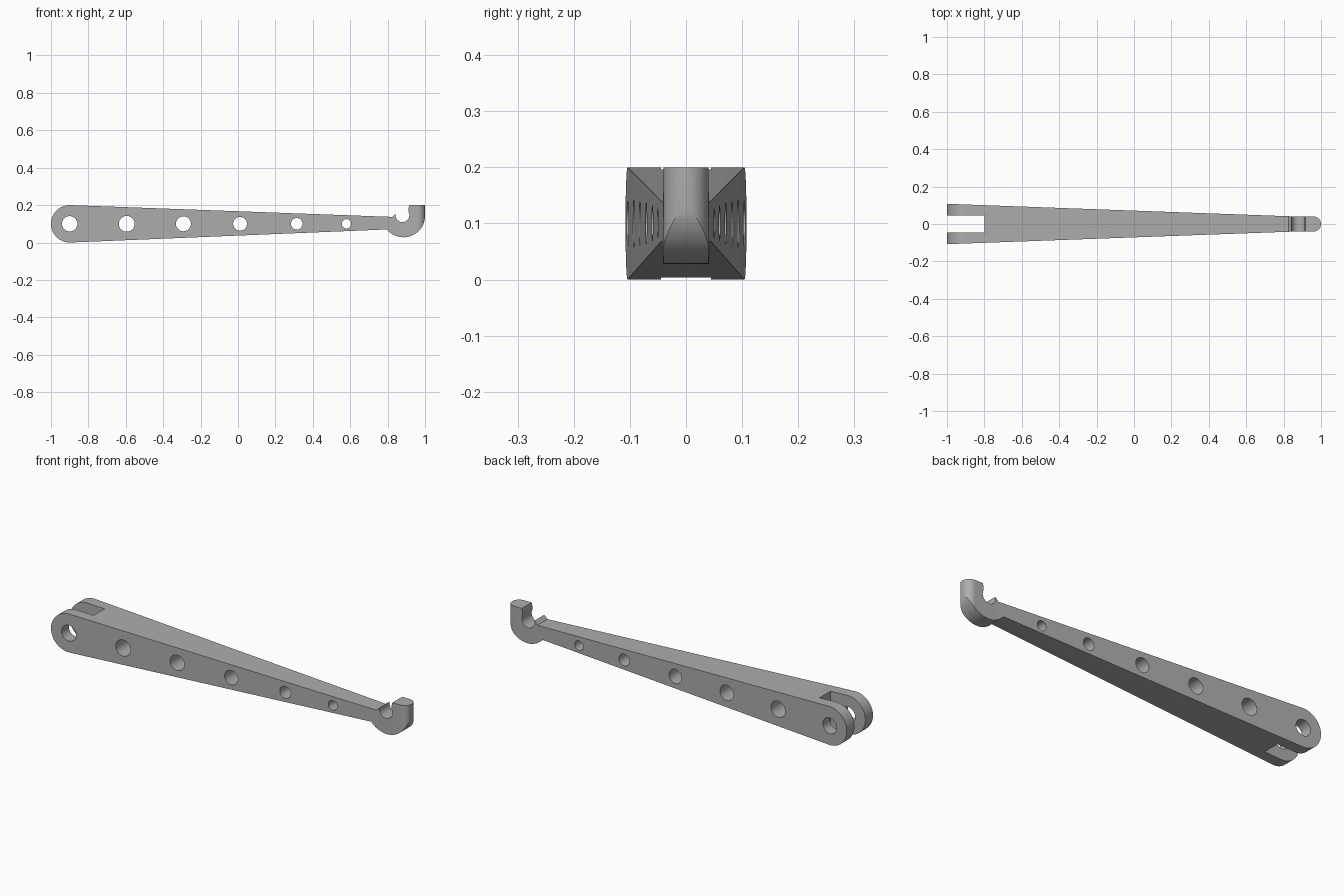
import bpy, bmesh, math
from mathutils import Vector

if "Cube" in bpy.data.objects:
    bpy.data.objects.remove(bpy.data.objects["Cube"])


def arc(cx, cy, r, a0, a1, n):
    """Points on an arc, angles in degrees."""
    return [(cx + r * math.cos(math.radians(a0 + (a1 - a0) * i / n)),
             cy + r * math.sin(math.radians(a0 + (a1 - a0) * i / n))) for i in range(n + 1)]


def prism(name, outline, axis, lo, hi):
    """Extrude a 2D outline along 'y' (outline in x,z) or 'z' (outline in x,y)."""
    bm = bmesh.new()
    put = (lambda p: (p[0], lo, p[1])) if axis == 'y' else (lambda p: (p[0], p[1], lo))
    face = bm.faces.new([bm.verts.new(put(p)) for p in outline])
    ext = bmesh.ops.extrude_face_region(bm, geom=[face])
    step = Vector((0, hi - lo, 0)) if axis == 'y' else Vector((0, 0, hi - lo))
    bmesh.ops.translate(bm, vec=step, verts=[g for g in ext['geom'] if isinstance(g, bmesh.types.BMVert)])
    bmesh.ops.recalc_face_normals(bm, faces=bm.faces)
    mesh = bpy.data.meshes.new(name)
    bm.to_mesh(mesh)
    bm.free()
    obj = bpy.data.objects.new(name, mesh)
    bpy.context.collection.objects.link(obj)
    return obj


def boolean(obj, cutter, operation):
    """Apply a boolean and discard the helper."""
    mod = obj.modifiers.new("cut", 'BOOLEAN')
    mod.operation, mod.solver, mod.object = operation, 'EXACT', cutter
    bpy.context.view_layer.objects.active = obj
    bpy.ops.object.modifier_apply(modifier=mod.name)
    bpy.data.objects.remove(cutter)


# Side profile: round pivot end, tapering bar, open hook
side = arc(-0.9, 0.1, 0.1, 88, 272, 32)
side += arc(0.885, 0.143, 0.115, 219.5, 360, 32)
side += [(1.0, 0.2), (0.916, 0.2), (0.911, 0.18)]
side += arc(0.879, 0.146, 0.037, 28, -195, 32)
side += [(0.825, 0.137)]
arm = prism("hooked_arm", side, 'y', -0.2, 0.2)

# Plan outline: straight taper, then a constant-width hook with a rounded tip
plan = [(-1.1, 0.1115), (-1.1, -0.1115), (0.84, -0.041)]
plan += arc(0.96, 0, 0.04, -90, 90, 24) + [(0.84, 0.041)]
boolean(arm, prism("plan_helper", plan, 'z', -0.1, 0.4), 'INTERSECT')

# Fork slot at the pivot end
slot = [(-1.2, -0.045), (-0.8, -0.045), (-0.8, 0.045), (-1.2, 0.045)]
boolean(arm, prism("slot_helper", slot, 'z', -0.1, 0.4), 'DIFFERENCE')

# Pivot hole and lightening holes
for x, r in [(-0.9, 0.041), (-0.595, 0.042), (-0.292, 0.040),
             (0.011, 0.037), (0.314, 0.031), (0.58, 0.025)]:
    hole = prism("hole_helper", arc(x, 0.1, r, 0, 360, 40)[:-1], 'y', -0.3, 0.3)
    boolean(arm, hole, 'DIFFERENCE')

# Single grey finish
grey = bpy.data.materials.new("grey_metal")
grey.diffuse_color = (0.42, 0.42, 0.42, 1)
grey.use_nodes = True
grey.node_tree.nodes["Principled BSDF"].inputs["Base Color"].default_value = grey.diffuse_color
arm.data.materials.clear()
arm.data.materials.append(grey)
for p in arm.data.polygons:
    p.material_index = 0

bpy.ops.object.select_all(action='DESELECT')
arm.select_set(True)
bpy.context.view_layer.objects.active = arm
bpy.ops.object.shade_smooth_by_angle(angle=math.radians(30))
